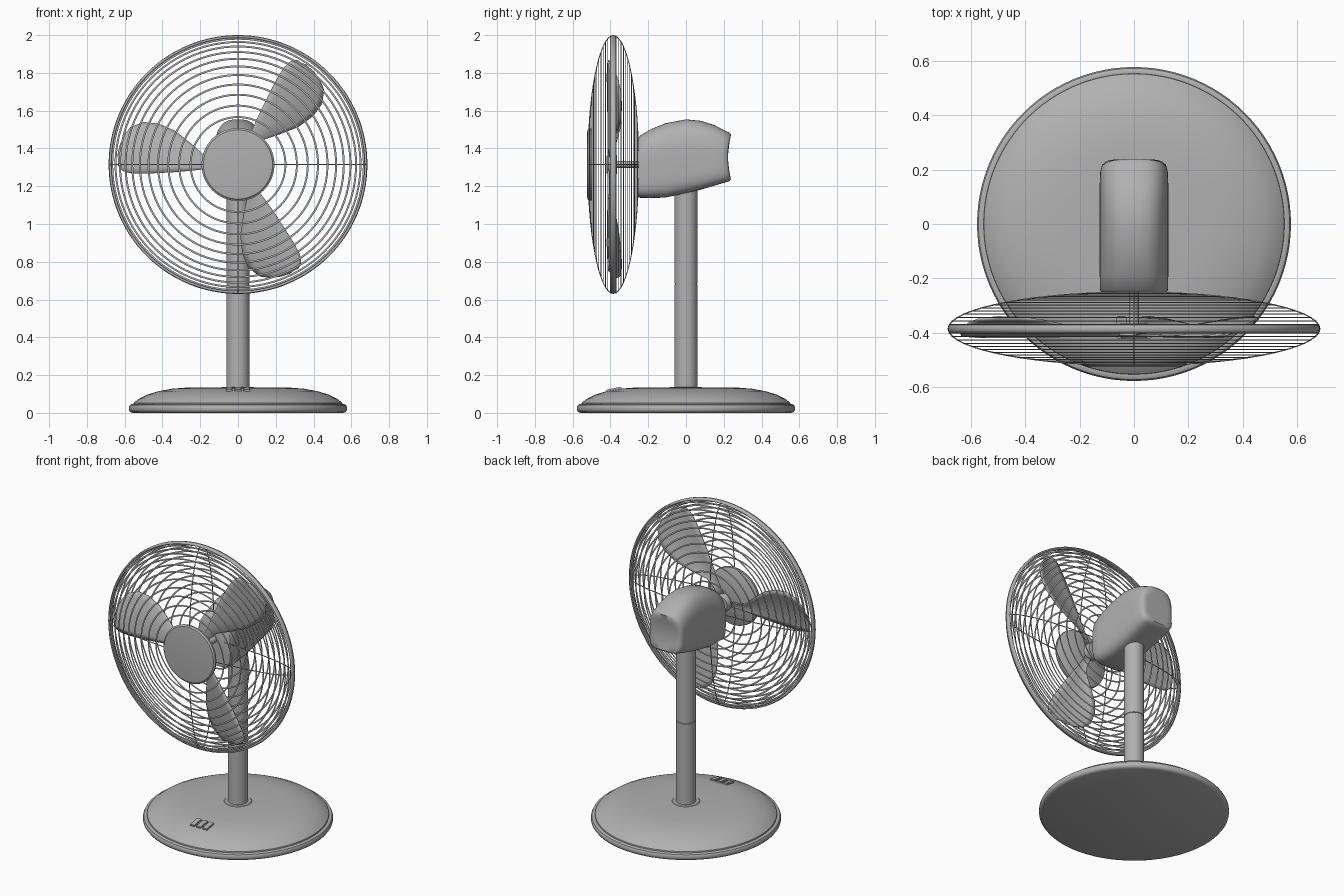
import bpy, bmesh, math
from math import sin, cos, pi, radians
from mathutils import Matrix

if "Cube" in bpy.data.objects:
    bpy.data.objects.remove(bpy.data.objects["Cube"])

# Fan head frame: local z points forward (-y), local y points up
HEAD = Matrix.Translation((0, -0.385, 1.315)) @ Matrix.Rotation(pi / 2, 4, 'X')
R, DEPTH = 0.682, 0.134

# One mid-grey finish for the whole fan
GREY = bpy.data.materials.new("mid_grey")
GREY.diffuse_color = (0.44, 0.44, 0.44, 1)
GREY.use_nodes = True
GREY.node_tree.nodes["Principled BSDF"].inputs["Base Color"].default_value = GREY.diffuse_color


def finish(name, bm, matrix=Matrix(), angle=35):
    bmesh.ops.recalc_face_normals(bm, faces=bm.faces)
    me = bpy.data.meshes.new(name)
    bm.to_mesh(me)
    bm.free()
    me.materials.append(GREY)
    me.shade_smooth()
    me.set_sharp_from_angle(angle=radians(angle))
    ob = bpy.data.objects.new(name, me)
    bpy.context.collection.objects.link(ob)
    ob.matrix_world = matrix
    return ob


def bridge(bm, loops, wrap=False):
    n = len(loops[0])
    pairs = list(zip(loops, loops[1:]))
    if wrap:
        pairs.append((loops[-1], loops[0]))
    for a, b in pairs:
        for i in range(n):
            j = (i + 1) % n
            bm.faces.new((a[i], a[j], b[j], b[i]))


def spin(bm, profile, closed=False, n=96):
    loops = [[bm.verts.new((r * cos(2 * pi * i / n), r * sin(2 * pi * i / n), z))
              for i in range(n)] for r, z in profile]
    bridge(bm, loops, closed)
    if not closed:
        bm.faces.new(loops[0])
        bm.faces.new(loops[-1])


def lathe(name, profile, matrix=Matrix(), n=96):
    bm = bmesh.new()
    spin(bm, profile, n=n)
    return finish(name, bm, matrix)


def wire_profile(r, z, rad, rz=None, n=8):
    return [(r + rad * cos(2 * pi * k / n), z + (rz or rad) * sin(2 * pi * k / n))
            for k in range(n)]


# Base with rolled rim, small step and low dome
lathe("base", [(0.557, 0), (0.57, 0.005), (0.577, 0.015), (0.577, 0.031), (0.572, 0.041),
               (0.562, 0.046), (0.553, 0.045), (0.552, 0.053), (0.525, 0.075), (0.48, 0.097),
               (0.42, 0.115), (0.35, 0.128), (0.27, 0.134), (0.09, 0.135)])
lathe("post_collar", [(0.085, 0.125), (0.085, 0.135), (0.081, 0.138), (0.06, 0.138)], n=48)

# Post with a joint groove
lathe("post", [(0.061, 0.12), (0.061, 0.679), (0.058, 0.681), (0.058, 0.684),
               (0.061, 0.686), (0.061, 1.22)], n=48)

# Speed buttons following the dome
for k in range(3):
    bm = bmesh.new()
    bmesh.ops.create_cube(bm, size=1, matrix=Matrix.Diagonal((0.036, 0.08, 0.02, 1)))
    bmesh.ops.bevel(bm, geom=bm.edges[:], offset=0.003, segments=2, affect='EDGES')
    finish("button_%d" % (k + 1), bm, Matrix.Translation((0.046 * (k - 1), -0.38, 0.121))
           @ Matrix.Rotation(radians(11), 4, 'X'))

# Motor housing lofted from rounded sections: y, bottom z, top z, half width
sections = [(-0.252, 1.145, 1.455, 0.119), (-0.243, 1.139, 1.468, 0.125),
            (-0.19, 1.137, 1.5, 0.126), (-0.11, 1.14, 1.533, 0.126), (0, 1.163, 1.554, 0.126),
            (0.08, 1.182, 1.546, 0.126), (0.15, 1.203, 1.524, 0.126),
            (0.205, 1.219, 1.496, 0.124), (0.23, 1.227, 1.484, 0.118),
            (0.24, 1.236, 1.474, 0.108), (0.241, 1.27, 1.435, 0.08), (0.241, 1.32, 1.38, 0.03)]
bm = bmesh.new()
loops = []
for y, lo, hi, w in sections:
    ring = []
    for i in range(64):
        c, s = cos(2 * pi * i / 64), sin(2 * pi * i / 64)
        e = 2 / (2.7 if s > 0 else 4.5)
        z = (lo + hi) / 2 + (hi - lo) / 2 * math.copysign(abs(s) ** e, s)
        # scooped rear face
        dip = 0.018 * max(0, 1 - ((z - 1.353) / 0.125) ** 2) * max(0, (y - 0.14) / 0.1)
        ring.append(bm.verts.new((w * math.copysign(abs(c) ** e, c), y - dip, z)))
    loops.append(ring)
bridge(bm, loops)
bm.faces.new(loops[0])
bm.faces.new(loops[-1])
finish("motor_housing", bm, angle=50)

# Shaft and blade hub
lathe("shaft", [(0.019, -0.15), (0.019, 0.03)], HEAD, 24)
lathe("blade_hub", [(0.05, -0.02), (0.055, -0.01), (0.055, 0.025), (0.045, 0.035)], HEAD, 48)

# Three pitched blades: radius, trailing offset, leading offset
stations = [(.04, -.02, .02), (.11, -.02, .022), (.17, -.024, .04), (.25, -.033, .11),
            (.33, -.04, .175), (.42, -.045, .215), (.5, -.048, .224), (.57, -.046, .196),
            (.605, -.036, .15), (.625, -.022, .1), (.635, .0, .05)]
for k in range(3):
    a = radians(60 + 120 * k)
    bm = bmesh.new()
    rows = []
    for u, lo, hi in stations:
        row = []
        for i in range(9):
            v = lo + (hi - lo) * i / 8
            z = 0.03 - 0.27 * (v + 0.045) + 0.012 * sin(pi * i / 8) * min(1, u / 0.3)
            row.append(bm.verts.new((u * cos(a) + v * sin(a), u * sin(a) - v * cos(a), z)))
        rows.append(row)
    for p, q in zip(rows, rows[1:]):
        for i in range(8):
            bm.faces.new((p[i], p[i + 1], q[i + 1], q[i]))
    blade = finish("blade_%d" % (k + 1), bm, HEAD)
    mod = blade.modifiers.new("thickness", 'SOLIDIFY')
    mod.thickness, mod.offset = 0.008, 0

# Guard rim
bm = bmesh.new()
spin(bm, wire_profile(0.676, 0, 0.009, 0.015, 12), True, 128)
finish("guard_rim", bm, HEAD)

# Front and back guards: flattened concentric wires on an ellipsoid plus four spokes each
for side, name in ((1, "front"), (-1, "back")):
    bm = bmesh.new()
    for i in range(13):
        t = radians(16 + 5.6 * i)
        spin(bm, wire_profile(R * sin(t), side * DEPTH * cos(t), 0.005, 0.0022, 6), True)
    finish(name + "_guard_rings", bm, HEAD, 80)
    bm = bmesh.new()
    for k in range(4):
        a = k * pi / 2
        loops = []
        for i in range(25):
            t = radians(6 + 84 * i / 24)
            loop = []
            for j in range(6):
                p = 2 * pi * j / 6
                r = (R + 0.003 * cos(p)) * sin(t)
                z = side * (DEPTH + 0.003 * cos(p)) * cos(t)
                w = 0.003 * sin(p)
                loop.append(bm.verts.new((r * cos(a) - w * sin(a), r * sin(a) + w * cos(a), z)))
            loops.append(loop)
        bridge(bm, loops)
        bm.faces.new(loops[0])
        bm.faces.new(loops[-1])
    finish(name + "_guard_spokes", bm, HEAD, 80)

# Front centre cap
lathe("front_cap", [(0.184, 0.112), (0.19, 0.116), (0.19, 0.13), (0.183, 0.137),
                    (0.165, 0.139)], HEAD)
